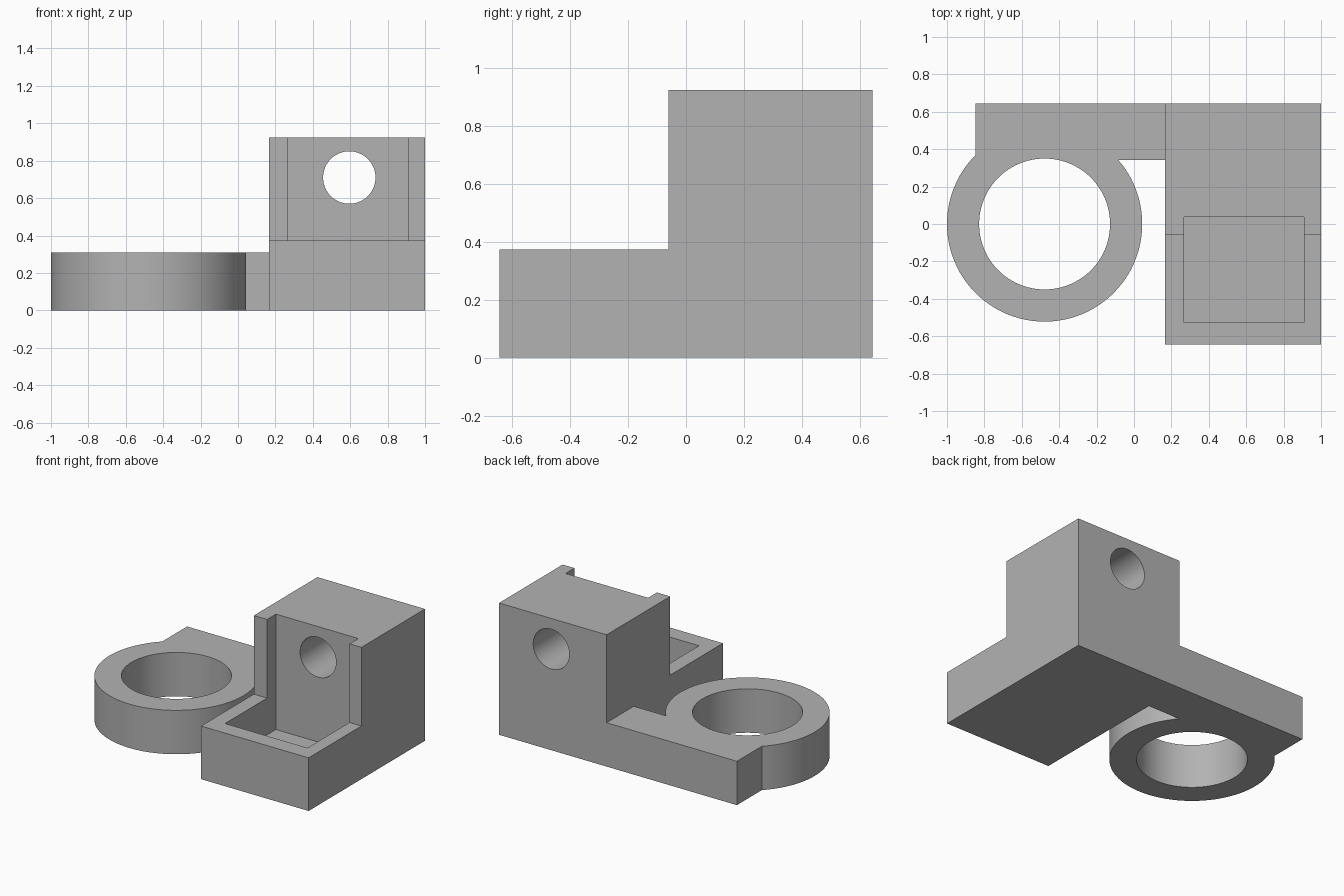
import bpy
import bmesh
from math import pi
from mathutils import Matrix, Vector

cube = bpy.data.objects.get("Cube")
if cube:
    bpy.data.objects.remove(cube, do_unlink=True)

grey = bpy.data.materials.new("plain_grey")
grey.use_nodes = True
colour = (0.45, 0.45, 0.45, 1)
grey.diffuse_color = colour
grey.node_tree.nodes["Principled BSDF"].inputs["Base Color"].default_value = colour


def finish(name, bm):
    bmesh.ops.recalc_face_normals(bm, faces=bm.faces)
    mesh = bpy.data.meshes.new(name)
    bm.to_mesh(mesh)
    bm.free()
    mesh.materials.append(grey)
    obj = bpy.data.objects.new(name, mesh)
    bpy.context.collection.objects.link(obj)
    return obj


def box(name, low, high):
    low, high = Vector(low), Vector(high)
    bm = bmesh.new()
    bmesh.ops.create_cube(bm, size=1, matrix=Matrix.Translation((low + high) / 2)
                          @ Matrix.Diagonal((*(high - low), 1)))
    return finish(name, bm)


def cylinder(name, centre, radius, depth, tilt=0):
    bm = bmesh.new()
    bmesh.ops.create_cone(bm, cap_ends=True, segments=96, radius1=radius, radius2=radius,
                          depth=depth, matrix=Matrix.Translation(centre) @ Matrix.Rotation(tilt, 4, "X"))
    return finish(name, bm)


def combine(target, tool, operation):
    mod = target.modifiers.new(tool.name, "BOOLEAN")
    mod.operation, mod.solver, mod.object = operation, "EXACT", tool
    bpy.context.view_layer.objects.active = target
    bpy.ops.object.modifier_apply(modifier=mod.name)
    bpy.data.objects.remove(tool, do_unlink=True)


LEFT, RIGHT, BACK = 0.165, 1.0, 0.645
RING_TOP, STEP, TOP = 0.308, 0.373, 0.925
ring_centre = (-0.478, 0, RING_TOP / 2)

# Stepped block: side profile swept across its width
bm = bmesh.new()
profile = [(-BACK, 0), (BACK, 0), (BACK, TOP), (-0.06, TOP), (-0.06, STEP), (-BACK, STEP)]
side = bm.faces.new([bm.verts.new((LEFT, y, z)) for y, z in profile])
swept = bmesh.ops.extrude_face_region(bm, geom=[side])["geom"]
bmesh.ops.translate(bm, vec=(RIGHT - LEFT, 0, 0),
                    verts=[v for v in swept if isinstance(v, bmesh.types.BMVert)])
bracket = finish("bracket", bm)

# Arm and ring joined to the block
arm = box("arm", (-0.847, 0.343, 0), (LEFT + 0.05, BACK, RING_TOP))
combine(arm, cylinder("ring", ring_centre, 0.522, RING_TOP), "UNION")
combine(bracket, arm, "UNION")

# Ring bore, open pocket and through hole
combine(bracket, cylinder("ring_bore", ring_centre, 0.35, 1), "DIFFERENCE")
combine(bracket, box("pocket", (0.268, -0.527, 0.115), (0.908, 0.038, 1.2)), "DIFFERENCE")
combine(bracket, cylinder("through_hole", (0.595, 0.3, 0.71), 0.14, 2, pi / 2), "DIFFERENCE")

# Smooth curved walls, sharp corners
bpy.ops.object.select_all(action="DESELECT")
bracket.select_set(True)
bpy.context.view_layer.objects.active = bracket
bpy.ops.object.shade_smooth_by_angle(angle=pi / 6)
